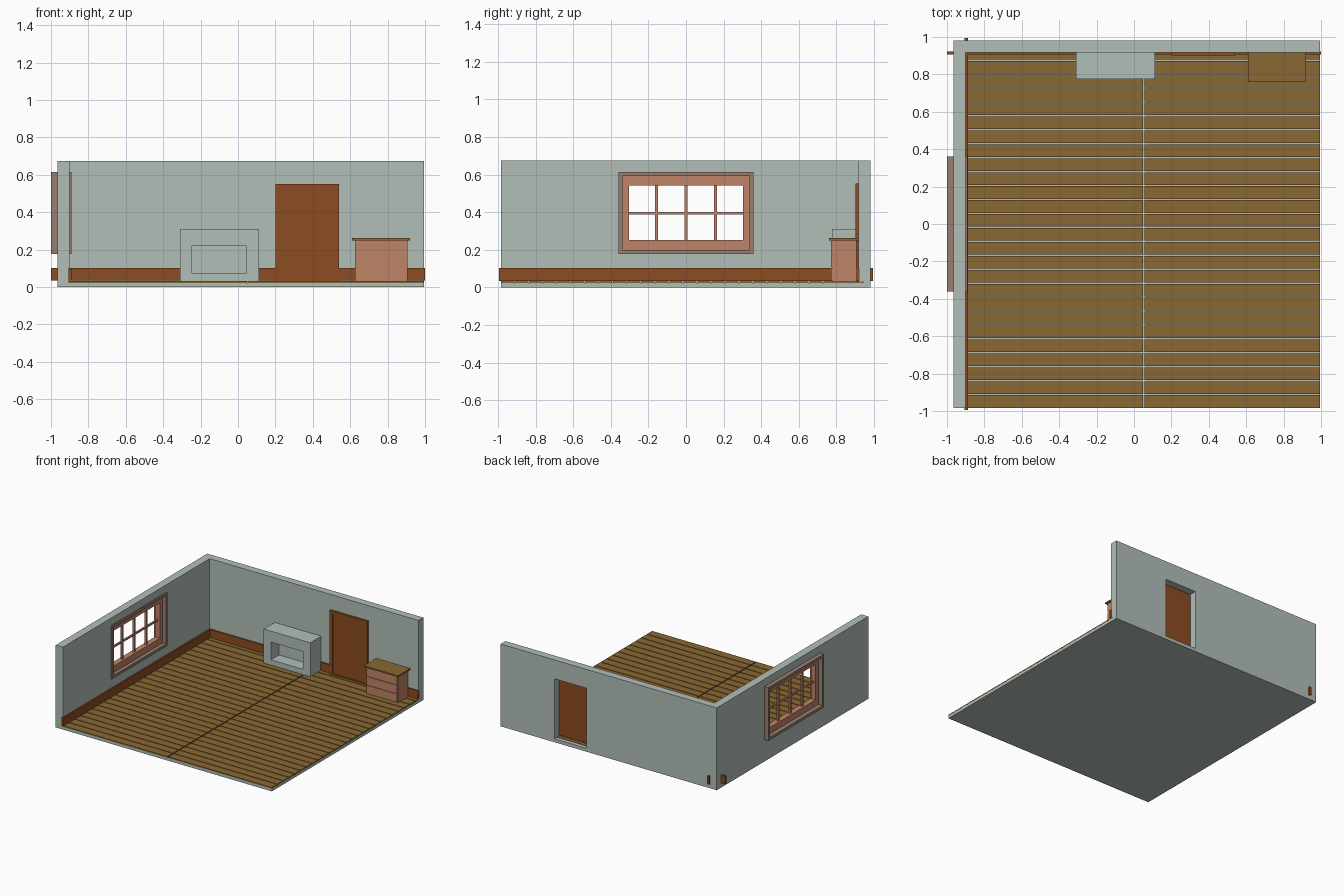
import bpy, bmesh

if "Cube" in bpy.data.objects:
    bpy.data.objects.remove(bpy.data.objects["Cube"])


def material(name, rgb):
    m = bpy.data.materials.new(name)
    lin = [((c / 255 + 0.055) / 1.055) ** 2.4 for c in rgb]
    m.diffuse_color = (*lin, 1)
    m.use_nodes = True
    m.node_tree.nodes["Principled BSDF"].inputs["Base Color"].default_value = m.diffuse_color
    return m


PLASTER = material("pale green plaster", (178, 191, 185))
DARK_WOOD = material("reddish brown wood", (141, 76, 33))
PINK_WOOD = material("pinkish wood", (192, 131, 103))
GREY_WOOD = material("greyish brown wood", (152, 128, 111))
FLOOR_WOOD = material("floor wood", (138, 104, 51))


def finish(name, bm, mat):
    bmesh.ops.recalc_face_normals(bm, faces=bm.faces)
    me = bpy.data.meshes.new(name)
    bm.to_mesh(me)
    bm.free()
    me.materials.append(mat)
    ob = bpy.data.objects.new(name, me)
    bpy.context.collection.objects.link(ob)
    return ob


def add_box(bm, x, y, z):
    """Box from (min, max) ranges."""
    vs = bmesh.ops.create_cube(bm, size=1)["verts"]
    for v in vs:
        v.co = [r[0] if c < 0 else r[1] for c, r in zip(v.co, (x, y, z))]


def boxes(name, mat, *parts):
    bm = bmesh.new()
    for p in parts:
        add_box(bm, *p)
    return finish(name, bm, mat)


def ring(name, mat, axis, depth, outer, inner):
    """Slab with a rectangular opening; rects are (u0, v0, u1, v1)."""
    bm = bmesh.new()

    def loop(rect, d):
        u0, v0, u1, v1 = rect
        pts = [(u0, v0), (u1, v0), (u1, v1), (u0, v1)]
        return [bm.verts.new((d, u, v) if axis == "x" else (u, d, v)) for u, v in pts]

    loops = [loop(outer, depth[0]), loop(outer, depth[1]),
             loop(inner, depth[1]), loop(inner, depth[0])]
    for k in range(4):
        a, b = loops[k], loops[(k + 1) % 4]
        for i in range(4):
            j = (i + 1) % 4
            bm.faces.new((a[i], a[j], b[j], b[i]))
    return finish(name, bm, mat)


# Floor slab and planks in two columns
boxes("floor_slab", PLASTER, ((-0.965, 0.995), (-0.983, 0.98), (0, 0.022)))
PITCH = 0.0745
planks = []
for i in range(26):
    y = -0.983 + i * PITCH
    for x in ((-0.91, 0.047), (0.055, 0.995)):
        planks.append((x, (y, y + PITCH - 0.007), (0.02, 0.032)))
boxes("floor_planks", FLOOR_WOOD, *planks)

# Walls with window and door openings
ring("left_wall", PLASTER, "x", (-0.965, -0.9), (-0.983, 0, 0.98, 0.675), (-0.35, 0.19, 0.35, 0.6))
ring("back_wall", PLASTER, "y", (0.918, 0.98), (-0.965, 0, 0.995, 0.675), (0.218, 0.028, 0.507, 0.52))

# Skirting boards, poking slightly through the walls
boxes("left_skirting", DARK_WOOD, ((-0.905, -0.888), (-0.995, 0.995), (0.035, 0.102)))
boxes("back_skirting", DARK_WOOD,
      ((-1.0, 0.205), (0.906, 0.922), (0.035, 0.102)),
      ((0.535, 1.0), (0.906, 0.922), (0.035, 0.102)))

# Window: outer casing, sash, glazing bars
ring("window_casing", GREY_WOOD, "x", (-1.0, -0.89), (-0.36, 0.177, 0.36, 0.614), (-0.338, 0.2, 0.338, 0.592))
ring("window_sash", PINK_WOOD, "x", (-0.965, -0.92), (-0.34, 0.198, 0.34, 0.594), (-0.302, 0.252, 0.302, 0.542))
bars = [((-0.95, -0.935), (y - 0.008, y + 0.008), (0.25, 0.545)) for y in (-0.156, 0, 0.156)]
bars.append(((-0.949, -0.936), (-0.305, 0.305), (0.388, 0.402)))
boxes("window_bars", PINK_WOOD, *bars)

# Door frame and door leaf
ring("door_frame", DARK_WOOD, "y", (0.9, 0.918), (0.2, 0.03, 0.54, 0.552), (0.225, 0.038, 0.515, 0.528))
boxes("door_leaf", DARK_WOOD, ((0.222, 0.518), (0.907, 0.917), (0.034, 0.532)))

# Fireplace: surround and closed back
ring("fireplace_surround", PLASTER, "y", (0.776, 0.92), (-0.31, 0.03, 0.112, 0.31), (-0.245, 0.075, 0.045, 0.22))
boxes("fireplace_back", PLASTER, ((-0.25, 0.05), (0.88, 0.918), (0.07, 0.225)))

# Drawer cabinet
boxes("cabinet_body", PINK_WOOD, ((0.625, 0.907), (0.776, 0.906), (0.032, 0.252)))
boxes("cabinet_drawers", PINK_WOOD,
      *[((0.628, 0.904), (0.77, 0.78), (0.036 + k * 0.072, 0.102 + k * 0.072)) for k in range(3)])
boxes("cabinet_top", FLOOR_WOOD, ((0.61, 0.92), (0.76, 0.918), (0.25, 0.262)))
